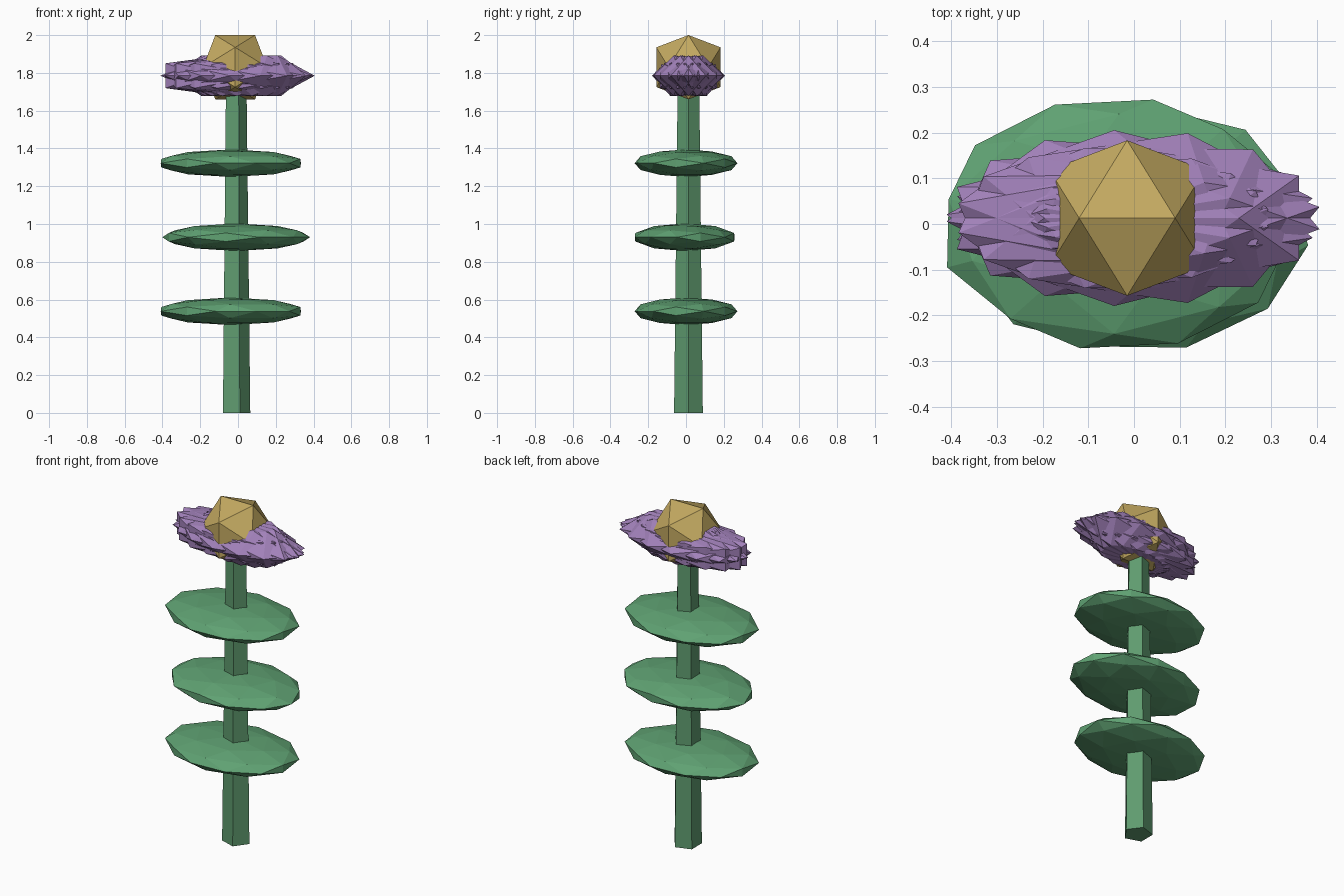
import bpy, bmesh
from math import sin, cos, radians, sqrt
from mathutils import Vector, Matrix

if "Cube" in bpy.data.objects:
    bpy.data.objects.remove(bpy.data.objects["Cube"])

AXIS = Vector((-0.015, 0.013, 0))      # centre line of the plant


def material(name, rgb):
    m = bpy.data.materials.new(name)
    m.diffuse_color = (*rgb, 1)
    m.use_nodes = True
    m.node_tree.nodes["Principled BSDF"].inputs["Base Color"].default_value = m.diffuse_color
    return m


GREEN = material("stem_green", (0.115, 0.33, 0.16))
LEAF = material("leaf_green", (0.115, 0.36, 0.17))
PURPLE = material("petal_purple", (0.36, 0.22, 0.49))
GOLD = material("core_gold", (0.55, 0.40, 0.12))


def ico_points(detail):
    """Unit icosahedron with a level edge along x on top, optionally subdivided once."""
    t = (1 + sqrt(5)) / 2
    pts = []
    for a in (-1, 1):
        for b in (-t, t):
            pts += [Vector((a, 0, b)), Vector((0, b, a)), Vector((b, a, 0))]
    if detail:
        pts += [(p + q) / 2 for i, p in enumerate(pts) for q in pts[:i]
                if (p - q).length < 2.1]
    return [p.normalized() for p in pts]


def add_ico(name, mat, centre, radii, turn=0, detail=0):
    """Icosahedron turned about z, then stretched along the world axes."""
    rot = Matrix.Rotation(radians(turn), 3, 'Z')
    bm = bmesh.new()
    for p in ico_points(detail):
        p = rot @ p
        bm.verts.new([c + r * k for c, r, k in zip(centre, radii, p)])
    bmesh.ops.convex_hull(bm, input=bm.verts[:])
    bmesh.ops.recalc_face_normals(bm, faces=bm.faces[:])
    add_object(name, mat, bm)


def add_object(name, mat, bm):
    mesh = bpy.data.meshes.new(name)
    bm.to_mesh(mesh)
    bm.free()
    mesh.materials.append(mat)
    bpy.context.collection.objects.link(bpy.data.objects.new(name, mesh))


def offset(angle, dx, dy, z):
    """Point beside the centre line, in the given direction."""
    a = radians(angle)
    return AXIS + Vector((dx * cos(a), dy * sin(a), z))


# Stem: tapered five-sided post with one corner towards +x
bm = bmesh.new()
rings = [[bm.verts.new(offset(72 * i, r, r, z)) for i in range(5)]
         for r, z in ((0.08, 0), (0.06, 1.75))]
bmesh.ops.convex_hull(bm, input=rings[0] + rings[1])
bmesh.ops.dissolve_limit(bm, angle_limit=0.01, verts=bm.verts[:], edges=bm.edges[:])
bmesh.ops.recalc_face_normals(bm, faces=bm.faces[:])
add_object("stem", GREEN, bm)

# Leaves: three flattened faceted discs, the middle one turned differently
for i, (z, angle) in enumerate(((0.538, -140), (0.93, -80), (1.322, -140))):
    add_ico(f"leaf_{i + 1}", LEAF, offset(angle, 0.03, 0.02, z),
            (0.395, 0.278, 0.073), angle / 2, 1)

# Petals: nine overlapping stretched icosahedra around the flower head
for i in range(-4, 5):
    add_ico(f"petal_{i + 5}", PURPLE, offset(40 * i, 0.032, 0.018, 1.785),
            (0.405, 0.177, 0.125), 20 * i)

# Flower core
add_ico("flower_core", GOLD, AXIS + Vector((0, 0, 1.83)), (0.2, 0.2, 0.2))
